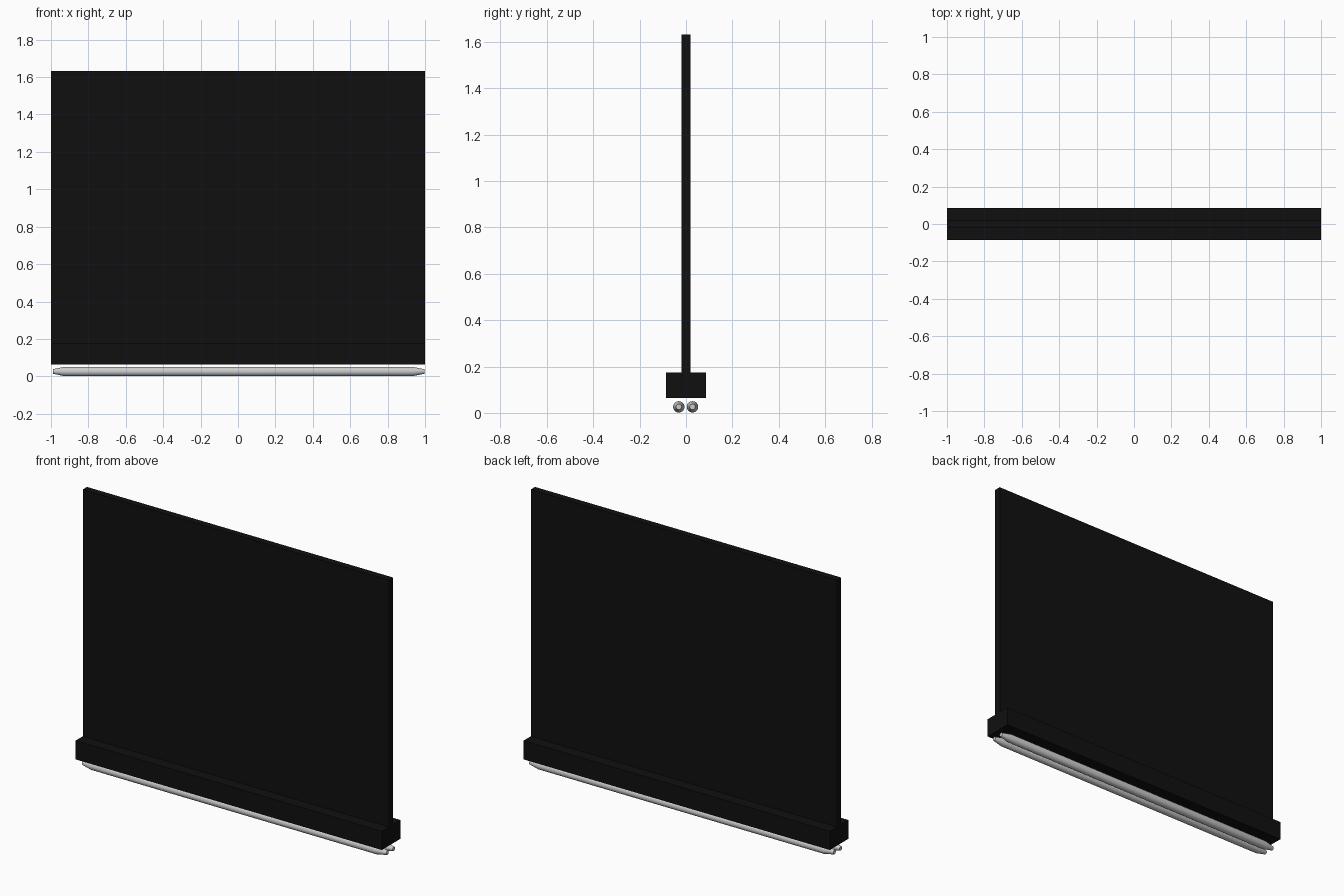
import bpy, bmesh, math
from mathutils import Matrix

if "Cube" in bpy.data.objects:
    bpy.data.objects.remove(bpy.data.objects["Cube"])

black = bpy.data.materials.new("black")
black.diffuse_color = (0.005, 0.005, 0.005, 1)
black.use_nodes = True
black.node_tree.nodes["Principled BSDF"].inputs["Base Color"].default_value = black.diffuse_color


def finish(name, bm, mat=None):
    bmesh.ops.recalc_face_normals(bm, faces=bm.faces)
    me = bpy.data.meshes.new(name)
    bm.to_mesh(me)
    bm.free()
    ob = bpy.data.objects.new(name, me)
    bpy.context.collection.objects.link(ob)
    if mat:
        me.materials.append(mat)
    return ob


def box(name, depth, z0, z1):
    bm = bmesh.new()
    bmesh.ops.create_cube(bm, size=1, matrix=Matrix.Translation((0, 0, (z0 + z1) / 2))
                          @ Matrix.Diagonal((2, depth, z1 - z0, 1)))
    return finish(name, bm, black)


def tube(name, y, z, profile, sides=32):
    bm = bmesh.new()
    rings = [[bm.verts.new((x, y + r * math.cos(2 * math.pi * i / sides),
                            z + r * math.sin(2 * math.pi * i / sides)))
              for i in range(sides)] for x, r in profile]
    for a, b in zip(rings, rings[1:]):
        for i in range(sides):
            j = (i + 1) % sides
            bm.faces.new((a[i], a[j], b[j], b[i]))
    bm.faces.new(rings[0])
    bm.faces.new(rings[-1])
    ob = finish(name, bm)
    bpy.ops.object.select_all(action='DESELECT')
    ob.select_set(True)
    bpy.context.view_layer.objects.active = ob
    bpy.ops.object.shade_smooth_by_angle(angle=math.radians(30))
    return ob


# Upright panel standing on the wider base housing
box("panel", 0.04, 0.175, 1.632)
box("base_housing", 0.173, 0.064, 0.175)

# Two tubes with tapered ends under the housing
profile = [(-0.99, 0.012), (-0.93, 0.0245), (0.935, 0.0245), (0.998, 0.012)]
for name, y in (("front_tube", -0.031), ("back_tube", 0.028)):
    tube(name, y, 0.026, profile)
